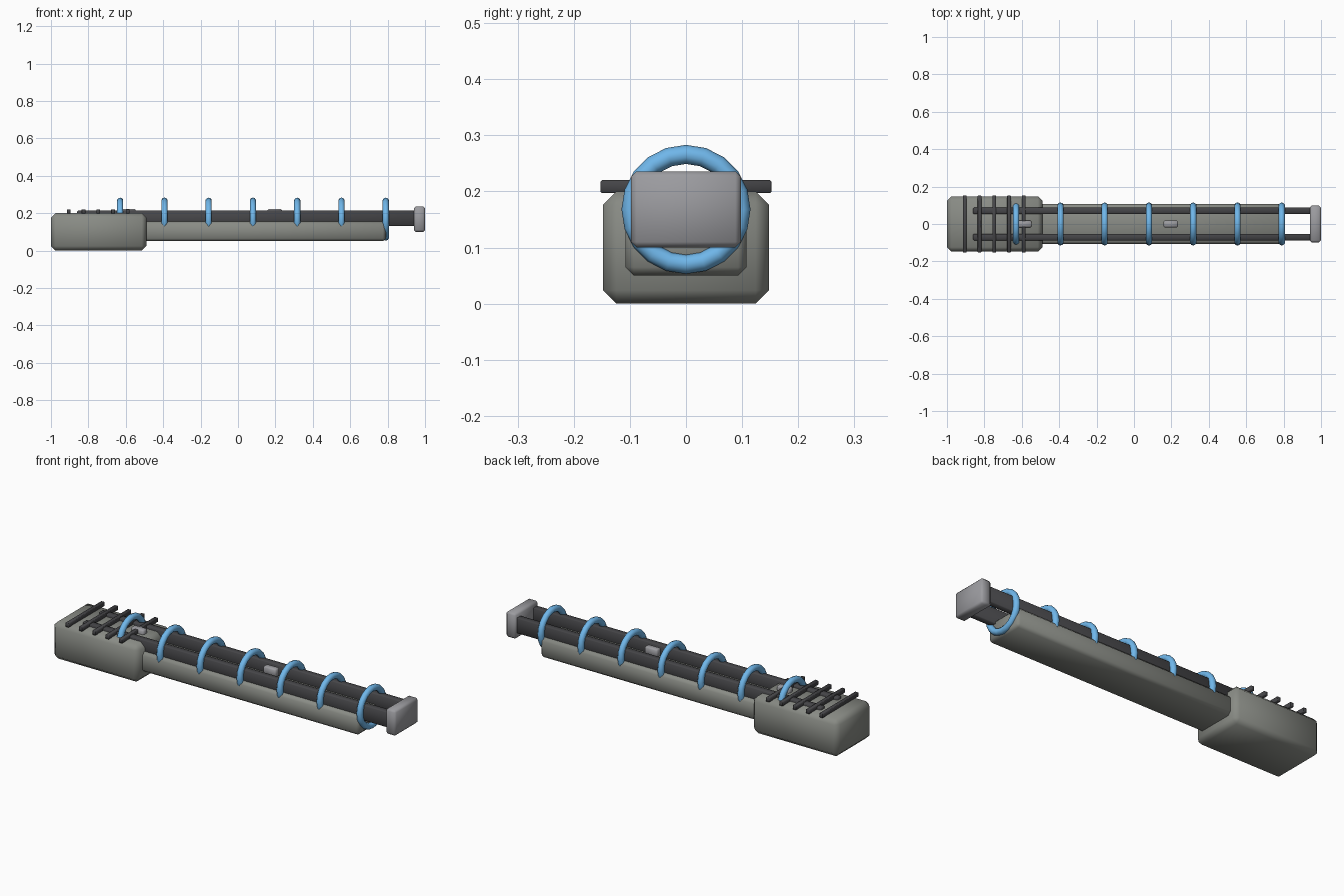
import bpy
import math

if "Cube" in bpy.data.objects:
    bpy.data.objects.remove(bpy.data.objects["Cube"])


def material(name, rgb):
    m = bpy.data.materials.new(name)
    m.diffuse_color = (*rgb, 1)
    m.use_nodes = True
    m.node_tree.nodes["Principled BSDF"].inputs["Base Color"].default_value = m.diffuse_color
    return m


HULL = material("hull_grey", (0.25, 0.26, 0.235))
DARK = material("dark_metal", (0.06, 0.06, 0.065))
STEEL = material("light_metal", (0.33, 0.33, 0.35))
BLUE = material("coil_blue", (0.16, 0.47, 0.82))


def box(name, x, y, z, mat, bevel=0.0):
    """Box from (min, max) ranges with an optional single chamfer."""
    centre = [(a + b) / 2 for a, b in (x, y, z)]
    bpy.ops.mesh.primitive_cube_add(size=1, location=centre)
    ob = bpy.context.object
    ob.name = name
    ob.scale = [b - a for a, b in (x, y, z)]
    bpy.ops.object.transform_apply(location=False, rotation=False, scale=True)
    ob.data.materials.append(mat)
    if bevel:
        mod = ob.modifiers.new("chamfer", 'BEVEL')
        mod.width = bevel
        mod.segments = 1
        bpy.ops.object.modifier_apply(modifier=mod.name)
        bpy.ops.object.shade_smooth_by_angle(angle=math.radians(60))
    return ob


# Rear housing and long bed
box("rear_housing", (-1.0, -0.49), (-0.148, 0.148), (0.0, 0.20), HULL, 0.024)
box("rail_bed", (-0.55, 0.79), (-0.108, 0.108), (0.05, 0.155), HULL, 0.015)

# Twin rails
for side, label in ((-1, "front"), (1, "back")):
    y = 0.07 * side
    box(f"rail_{label}", (-0.86, 0.96), (y - 0.0175, y + 0.0175),
        (0.13, 0.213), DARK, 0.004)

# End block
box("muzzle_block", (0.94, 1.0), (-0.098, 0.098), (0.10, 0.236), STEEL, 0.01)

# Cooling fins on the housing
for i in range(5):
    x = -0.905 + i * 0.079
    box(f"cooling_fin_{i + 1}", (x - 0.01, x + 0.01), (-0.152, 0.152),
        (0.197, 0.22), DARK, 0.002)

# Sliding blocks between the rails
for i, x in enumerate((-0.585, 0.197)):
    box(f"slider_{i + 1}", (x - 0.038, x + 0.038), (-0.018, 0.018),
        (0.178, 0.223), STEEL, 0.006)

# Evenly spaced coil rings
for i in range(7):
    bpy.ops.mesh.primitive_torus_add(
        major_radius=0.098, minor_radius=0.017, major_segments=20,
        minor_segments=10, location=(-0.63 + i * 1.42 / 6, 0, 0.168),
        rotation=(0, math.pi / 2, 0))
    ring = bpy.context.object
    ring.name = f"coil_ring_{i + 1}"
    ring.data.materials.append(BLUE)
    bpy.ops.object.shade_smooth_by_angle(angle=math.radians(60))
